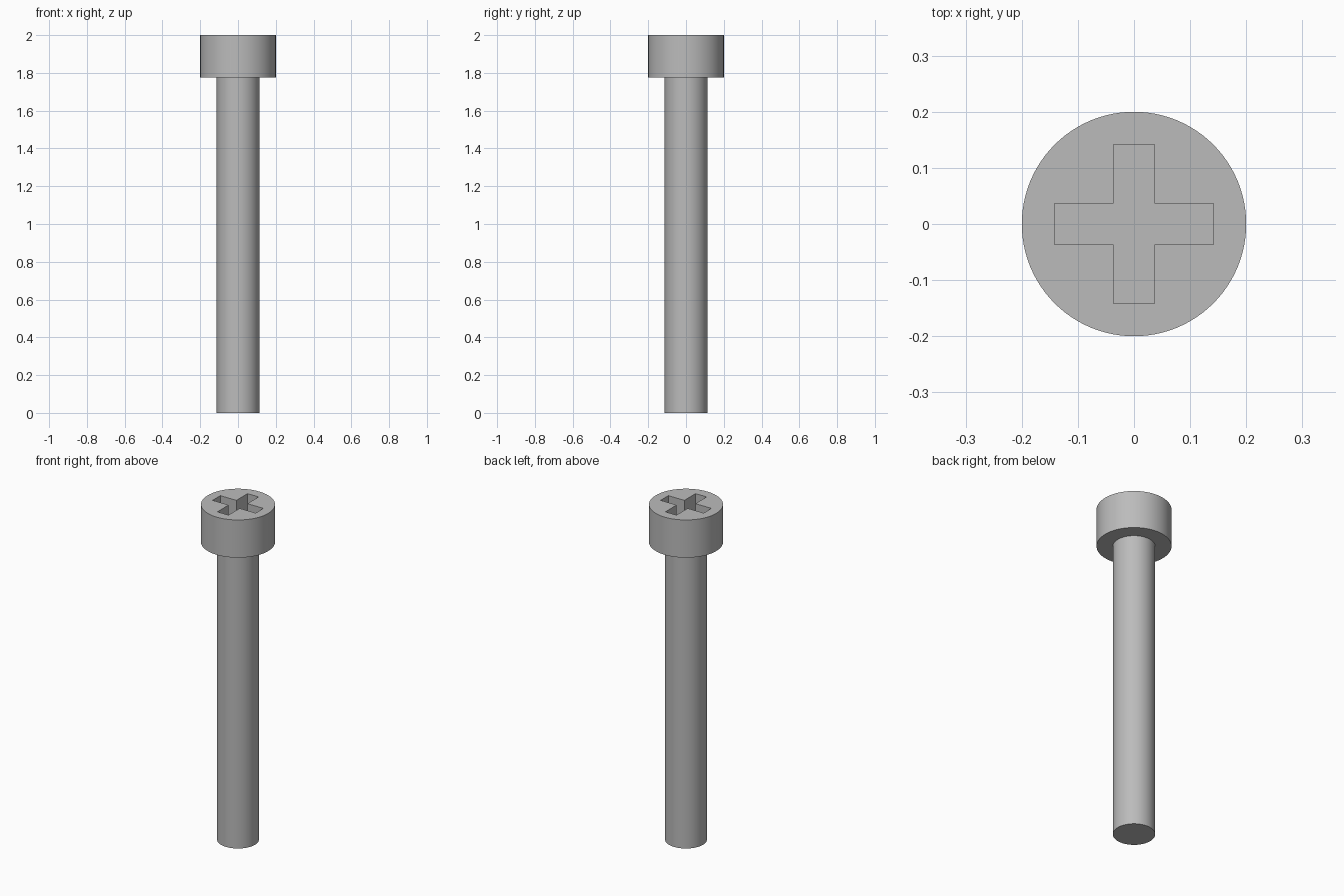
import bpy
import bmesh

cube = bpy.data.objects.get("Cube")
if cube:
    bpy.data.objects.remove(cube, do_unlink=True)

HEAD_R, SHAFT_R = 0.2, 0.113
TOP, HEAD_BASE = 2.0, 1.775
ARM, HALF_W, DEPTH = 0.142, 0.0365, 0.11

steel = bpy.data.materials.new("grey steel")
steel.use_nodes = True
colour = (0.5, 0.5, 0.5, 1)
steel.diffuse_color = colour
steel.node_tree.nodes["Principled BSDF"].inputs["Base Color"].default_value = colour


def cylinder(name, radius, low, high):
    bpy.ops.mesh.primitive_cylinder_add(
        vertices=96, radius=radius, depth=high - low, location=(0, 0, (low + high) / 2))
    obj = bpy.context.object
    obj.name = name
    obj.data.materials.append(steel)
    return obj


# Shaft and head
shaft = cylinder("shaft", SHAFT_R, 0, HEAD_BASE)
head = cylinder("head", HEAD_R, HEAD_BASE, TOP)

# Cross-shaped cutter: one arm's three corners, turned four times
bm = bmesh.new()
corners = []
x, y = (1, 0), (0, 1)
for _ in range(4):
    for a, b in ((ARM, -HALF_W), (ARM, HALF_W), (HALF_W, HALF_W)):
        corners.append(bm.verts.new((a * x[0] + b * y[0], a * x[1] + b * y[1], TOP - DEPTH)))
    x, y = y, (-x[0], -x[1])
floor = bm.faces.new(corners)
walls = bmesh.ops.extrude_face_region(bm, geom=[floor])["geom"]
bmesh.ops.translate(bm, vec=(0, 0, DEPTH * 2),
                    verts=[v for v in walls if isinstance(v, bmesh.types.BMVert)])
bmesh.ops.recalc_face_normals(bm, faces=bm.faces)
mesh = bpy.data.meshes.new("recess_cutter")
bm.to_mesh(mesh)
bm.free()
mesh.materials.append(steel)
cutter = bpy.data.objects.new("recess_cutter", mesh)
bpy.context.collection.objects.link(cutter)

# Sink the recess into the head, then discard the cutter
cut = head.modifiers.new("drive_recess", "BOOLEAN")
cut.operation = "DIFFERENCE"
cut.solver = "EXACT"
cut.object = cutter
bpy.context.view_layer.objects.active = head
bpy.ops.object.modifier_apply(modifier=cut.name)
bpy.data.objects.remove(cutter, do_unlink=True)

# Round sides smooth, rims and recess crisp
for obj in (shaft, head):
    bpy.ops.object.select_all(action="DESELECT")
    obj.select_set(True)
    bpy.context.view_layer.objects.active = obj
    bpy.ops.object.shade_smooth_by_angle()
